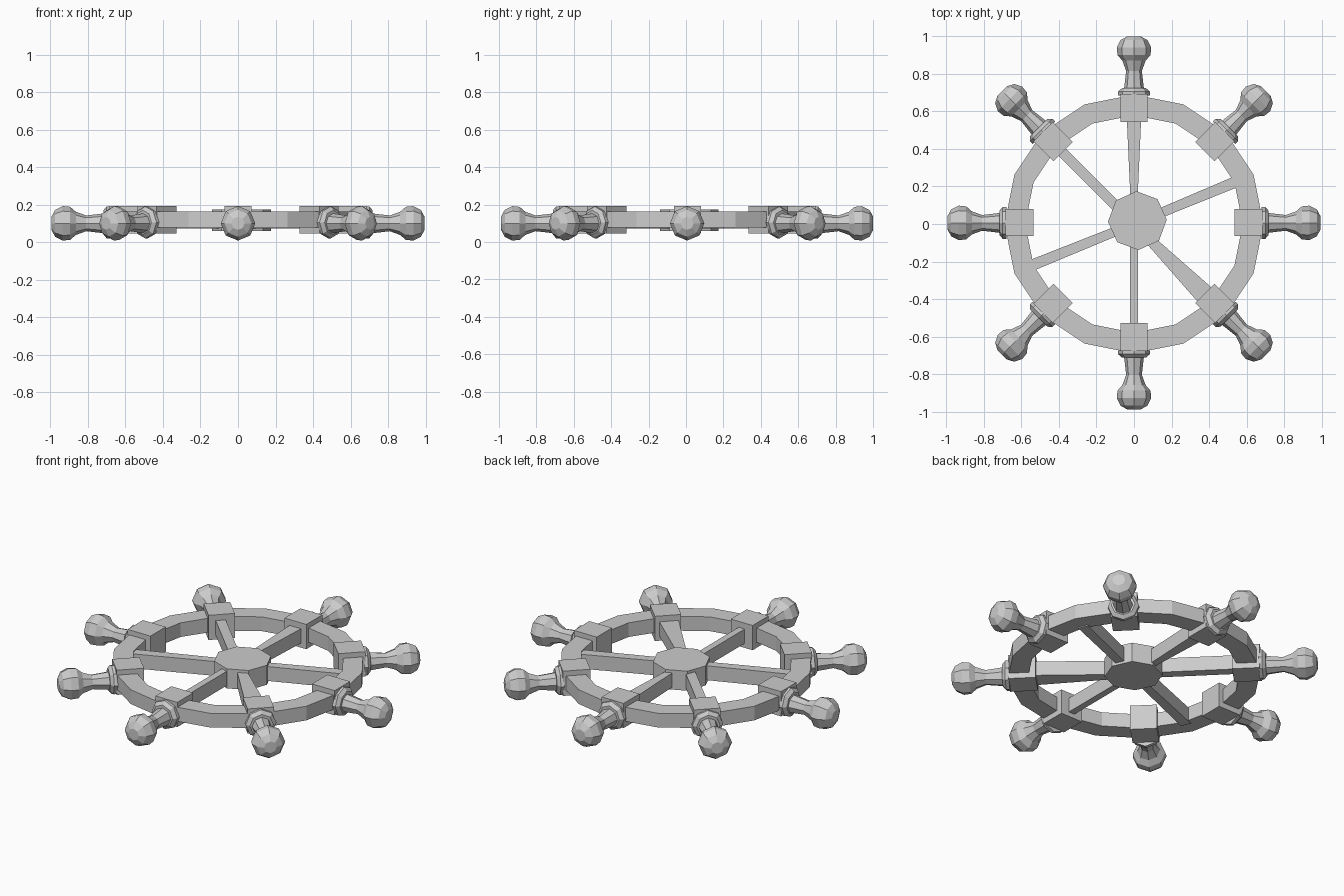
import bpy, math
from mathutils import Matrix

if "Cube" in bpy.data.objects:
    bpy.data.objects.remove(bpy.data.objects["Cube"])

ZC = 0.105  # height of the wheel's mid plane


def make(name, verts, faces, matrix=None):
    me = bpy.data.meshes.new(name)
    me.from_pydata(verts, [], faces)
    if matrix:
        me.transform(matrix)
    ob = bpy.data.objects.new(name, me)
    bpy.context.collection.objects.link(ob)
    return ob


def lathe(name, profile, sides, matrix, closed=False):
    """Turn (along, radius) points around the local x axis."""
    n = len(profile)
    verts = []
    for i in range(sides):
        a = math.tau * i / sides
        verts += [(p, r * math.cos(a), r * math.sin(a)) for p, r in profile]
    faces = []
    for i in range(sides):
        j = (i + 1) % sides
        for k in range(n if closed else n - 1):
            m = (k + 1) % n
            faces.append((i * n + k, i * n + m, j * n + m, j * n + k))
    if not closed:
        faces.append([i * n for i in range(sides)])
        faces.append([i * n + n - 1 for i in reversed(range(sides))])
    ob = make(name, verts, [tuple(reversed(f)) for f in faces], matrix)
    return ob


def bar(name, x0, x1, w0, w1, z0, z1, matrix):
    """Box along local x, with a width at each end."""
    verts = [(x, s * w / 2, z) for x, w in ((x0, w0), (x1, w1))
             for s, z in ((-1, z0), (1, z0), (1, z1), (-1, z1))]
    faces = [(3, 2, 1, 0), (4, 5, 6, 7), (0, 1, 5, 4),
             (1, 2, 6, 5), (2, 3, 7, 6), (3, 0, 4, 7)]
    return make(name, verts, faces, matrix)


def spin(deg, z=0.0, x=0.0, y=0.0):
    return Matrix.Translation((x, y, z)) @ Matrix.Rotation(math.radians(deg), 4, 'Z')


UP = Matrix.Rotation(math.radians(-90), 4, 'Y')  # local x to world z

# Rim: 16-sided ring
lathe("rim", [(0.078, 0.58), (0.078, 0.69), (0.163, 0.69), (0.163, 0.58)],
      16, UP, closed=True)

# Hub: slightly off-centre octagon
lathe("hub", [(0.058, 0.157), (0.175, 0.157)], 8, spin(2, 0, 0.018, 0.018) @ UP)

# Spokes: angle, inner width, outer width
spokes = [(22.5, 0.05, 0.06), (90, 0.035, 0.08), (135, 0.055, 0.055),
          (202, 0.05, 0.06), (270, 0.04, 0.04), (315, 0.05, 0.115)]
for i, (ang, w0, w1) in enumerate(spokes):
    bar(f"spoke_{i}", 0.1, 0.6, w0, w1, 0.072, 0.158, spin(ang))

# Rim blocks, collars and turned handles
grip = [(0.70, 0.055), (0.74, 0.05), (0.81, 0.042), (0.865, 0.062),
        (0.895, 0.088), (0.935, 0.092), (0.975, 0.072), (0.995, 0.035)]
for i in range(8):
    ang = 45 * i
    bar(f"rim_block_{i}", 0.535, 0.686, 0.145, 0.145, 0.045, 0.193, spin(ang, 0, 0, 0.008))
    lathe(f"collar_{i}", [(0.68, 0.085), (0.70, 0.085), (0.718, 0.065)], 8,
          spin(ang, ZC, 0, 0.006))
    lathe(f"handle_{i}", grip, 8, spin(ang, 0.1, 0, 0.006))
